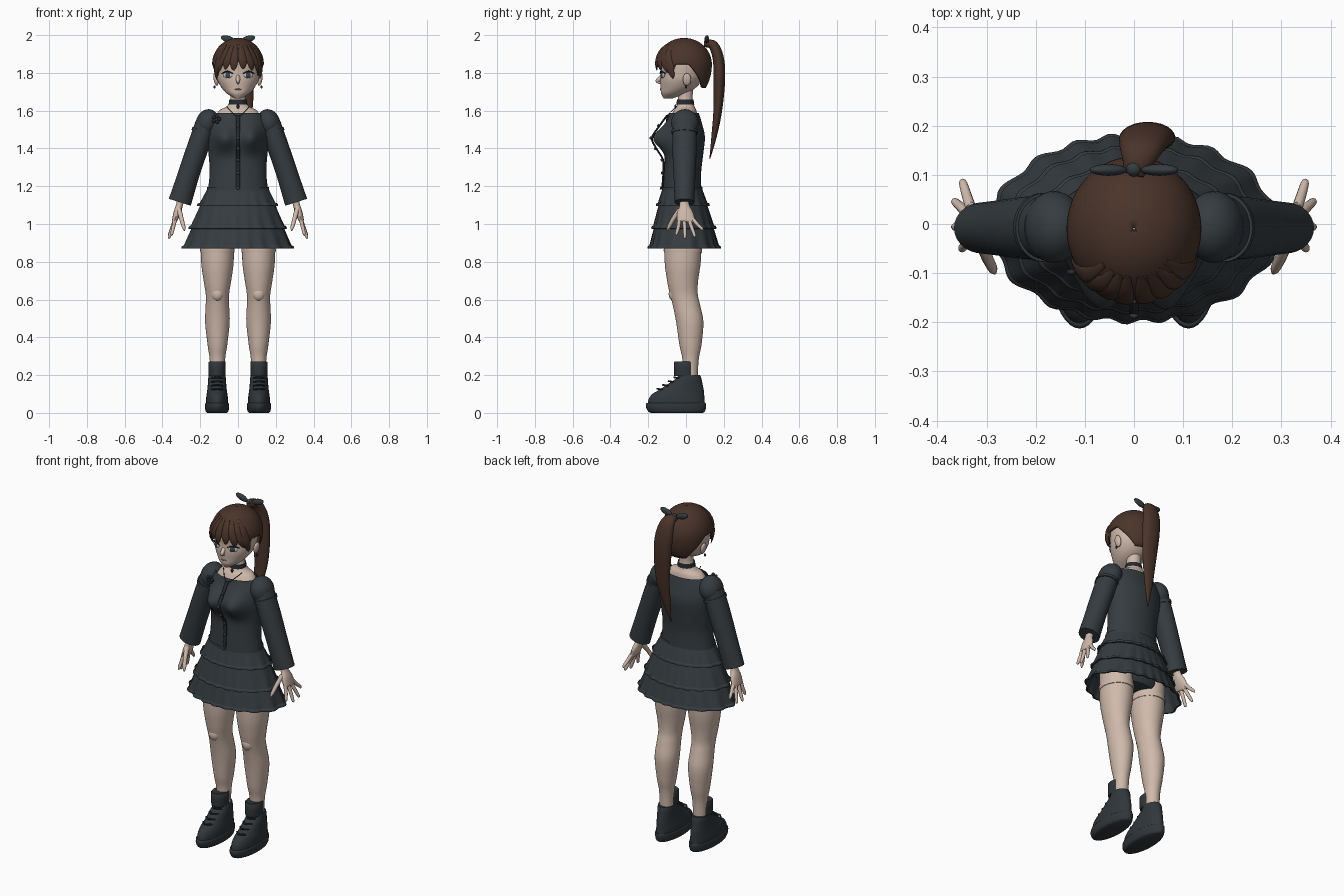
import bpy, bmesh, math
from math import sin, cos, pi, exp, radians
from mathutils import Vector, Euler

cube = bpy.data.objects.get("Cube")
if cube:
    bpy.data.objects.remove(cube, do_unlink=True)


def material(name, rgb):
    m = bpy.data.materials.new(name)
    m.use_nodes = True
    m.diffuse_color = (*rgb, 1)
    b = next(n for n in m.node_tree.nodes if n.type == 'BSDF_PRINCIPLED')
    b.inputs['Base Color'].default_value = (*rgb, 1)
    return m


SKIN = material("skin", (0.63, 0.49, 0.41))
DRESS = material("slate_cloth", (0.036, 0.045, 0.052))
TRIM = material("dark_trim", (0.018, 0.022, 0.027))
HAIR = material("brown_hair", (0.068, 0.034, 0.023))
BOOT = material("boot_leather", (0.03, 0.037, 0.043))
WHITE = material("eye_white", (0.6, 0.58, 0.56))
IRIS = material("eye_blue_grey", (0.05, 0.06, 0.09))
LIP = material("lip_rose", (0.45, 0.26, 0.22))


def finish(name, bm, mat, angle=50):
    bmesh.ops.recalc_face_normals(bm, faces=bm.faces[:])
    me = bpy.data.meshes.new(name)
    bm.to_mesh(me)
    bm.free()
    ob = bpy.data.objects.new(name, me)
    me.materials.append(mat)
    bpy.context.collection.objects.link(ob)
    bpy.ops.object.select_all(action='DESELECT')
    ob.select_set(True)
    bpy.context.view_layer.objects.active = ob
    bpy.ops.object.shade_smooth_by_angle(angle=radians(angle))
    return ob


def spline(rows, k=5):
    """Smooth interpolation through rows of numbers."""
    out = []
    for i in range(len(rows) - 1):
        quad = [rows[max(i - 1, 0)], rows[i], rows[i + 1], rows[min(i + 2, len(rows) - 1)]]
        for s in range(k):
            t = s / k
            out.append([b + t / 2 * (c - a + t * (2*a - 5*b + 4*c - d + t * (3*b - a - 3*c + d)))
                        for a, b, c, d in zip(*quad)])
    return out + [list(rows[-1])]


def skin_rings(rings, caps=True):
    bm = bmesh.new()
    loops = [[bm.verts.new(p) for p in r] for r in rings]
    n = len(loops[0])
    for a, b in zip(loops, loops[1:]):
        for i in range(n):
            bm.faces.new((a[i], a[(i + 1) % n], b[(i + 1) % n], b[i]))
    if caps:
        bm.faces.new(loops[0])
        bm.faces.new(loops[-1])
    return bm


def loft(name, rows, mat, cx=0, caps=True, k=5, n=40, warp=None):
    """Stacked ovals; each row is height, front y, back y, half width."""
    rings = []
    for z, f, b, w in spline(rows, k):
        ring = [Vector((cx + w * cos(2*pi*i/n), (f + b)/2 + (b - f)/2 * sin(2*pi*i/n), z)) for i in range(n)]
        rings.append([warp(p) for p in ring] if warp else ring)
    return finish(name, skin_rings(rings, caps), mat)


def tube(name, rows, mat, axis=(0, 1, 0), k=5, n=16):
    """Oval tube; each row is x, y, z, radius along axis, other radius."""
    rows = spline(rows, k)
    rings = []
    for i, (x, y, z, ra, rb) in enumerate(rows):
        tan = Vector(rows[min(i + 1, len(rows) - 1)][:3]) - Vector(rows[max(i - 1, 0)][:3])
        side = tan.cross(Vector(axis)).normalized()
        up = side.cross(tan).normalized()
        rings.append([Vector((x, y, z)) + up * ra * cos(2*pi*j/n) + side * rb * sin(2*pi*j/n) for j in range(n)])
    return finish(name, skin_rings(rings), mat)


def ball(name, loc, size, mat, rot=(0, 0, 0), seg=20):
    bm = bmesh.new()
    bmesh.ops.create_uvsphere(bm, u_segments=seg, v_segments=seg // 2, radius=1)
    turn = Euler(rot)
    for v in bm.verts:
        q = Vector([c * s for c, s in zip(v.co, size)])
        q.rotate(turn)
        v.co = q + Vector(loc)
    return finish(name, bm, mat)


# Head, nose, neck
loft("head", [(1.665, -.118, -.07, .018), (1.69, -.132, 0, .058), (1.72, -.134, .05, .086),
              (1.76, -.137, .085, .108), (1.80, -.135, .1, .116), (1.86, -.135, .11, .118),
              (1.93, -.1, .08, .09), (1.965, -.04, .03, .03)], SKIN)
tube("nose", [(0, -.125, 1.79, .008, .006), (0, -.14, 1.768, .012, .012), (0, -.152, 1.755, .009, .009),
              (0, -.13, 1.745, .006, .005)], SKIN, axis=(1, 0, 0))
loft("neck_and_chest", [(1.46, -.09, .07, .12), (1.55, -.085, .062, .125), (1.60, -.065, .055, .1),
                        (1.622, -.05, .045, .06), (1.66, -.042, .035, .04), (1.74, -.045, .04, .042)], SKIN)
ball("mouth", (0, -.134, 1.713), (.018, .005, .004), LIP)
for s in (1, -1):
    side = "left" if s > 0 else "right"
    turn = (0, 0, s * radians(24))
    ball(side + "_eye_white", (s * .055, -.124, 1.788), (.027, .006, .016), WHITE, turn)
    ball(side + "_iris", (s * .054, -.128, 1.788), (.015, .005, .016), IRIS, turn)
    tube(side + "_eyelash", [(s * .025, -.137, 1.795, .002, .002), (s * .055, -.132, 1.808, .004, .004),
                             (s * .086, -.109, 1.797, .003, .003)], TRIM)
    ball(side + "_ear", (s * .117, .005, 1.765), (.012, .022, .034), SKIN, (0, s * .2, 0))
    ball(side + "_earring", (s * .124, 0, 1.726), (.006, .006, .009), TRIM, seg=10)


# Hair cap with a pointed fringe edge
def on_dome(az, z, grow=1.0):
    h = (z - 1.845) / (.14 if z > 1.845 else .2)
    r = math.sqrt(max(0, 1 - h * h)) * grow
    return Vector((.137 * r * sin(az), -.01 - .147 * r * cos(az), 1.845 + (z - 1.845) * grow))


def hair_edge(deg):
    if deg < 52:
        return 1.84 + .024 * abs((deg / 13) % 2 - 1)
    if deg < 72:
        return 1.785 + .005 * abs(deg - 60)
    if deg < 100:
        return 1.845
    return 1.845 - .125 * min(1, (deg - 100) / 45)


def hair_ring(t, n=120):
    ring = []
    for i in range(n):
        az = 2 * pi * i / n
        edge = hair_edge(abs(math.degrees(az if az < pi else az - 2 * pi)))
        h = (edge - 1.845) / (.14 if edge > 1.845 else .2)
        polar = math.acos(h) * t
        ring.append(on_dome(az, 1.845 + cos(polar) * (.14 if cos(polar) > 0 else .2)))
    return ring


cap = finish("hair_cap", skin_rings([hair_ring(.01 + .99 * j / 20) for j in range(21)], False), HAIR)
cap.modifiers.new("thickness", 'SOLIDIFY').thickness = .012
for i, (a0, a1, low) in enumerate([(-8, -10, 1.812), (8, 12, 1.82), (-18, -30, 1.818), (20, 34, 1.812),
                                   (-28, -50, 1.805), (32, 54, 1.8), (-42, -64, 1.765), (46, 66, 1.77)]):
    rows = []
    for t, w in ((0, .006), (.3, .018), (.65, .022), (.88, .014), (1, .002)):
        p = on_dome(radians(a0 + (a1 - a0) * t), 1.95 + (low - 1.95) * t, 1.005)
        rows.append((*p, w, w * .35))
    tube("fringe_lock_%d" % (i + 1), rows, HAIR, axis=(cos(radians(a1)), sin(radians(a1)), 0))

# Ponytail and bow
tube("ponytail", [(0, .1, 1.955, .02, .018), (.012, .145, 1.945, .04, .026), (.022, .172, 1.87, .053, .03),
                  (.03, .176, 1.76, .054, .031), (.034, .168, 1.6, .042, .023), (.022, .148, 1.46, .024, .014),
                  (.01, .126, 1.345, .002, .002)], HAIR, axis=(1, 0, 0), n=24)
ball("bow_knot", (0, .112, 1.965), (.016, .016, .016), DRESS)
for s in (1, -1):
    ball("bow_loop_" + ("left" if s > 0 else "right"), (s * .052, .11, 1.978), (.04, .012, .018), DRESS,
         (0, -s * radians(18), 0))


# Bodice
def bust(p):
    if p.y < 0:
        grow = sum(exp(-((p.x - s * .07) / .058) ** 2) for s in (1, -1))
        p.y -= .075 * grow * exp(-((p.z - 1.455) / .065) ** 2)
    return p


loft("bodice", [(1.17, -.122, .082, .16), (1.27, -.116, .08, .15), (1.36, -.11, .09, .155),
                (1.46, -.108, .1, .165), (1.53, -.1, .085, .158), (1.588, -.088, .068, .125)],
     DRESS, caps=False, n=64, warp=bust)
front = [(1.575, -.1), (1.52, -.14), (1.455, -.18), (1.4, -.157), (1.34, -.122), (1.27, -.12), (1.19, -.126)]
tube("front_placket", [(0, y, z, .01, .005) for z, y in front], TRIM, axis=(1, 0, 0))
for i, (z, y) in enumerate(front[1:]):
    ball("button_%d" % (i + 1), (0, y - .006, z), (.009, .007, .009), DRESS, seg=12)
loft("waistband", [(1.175, -.128, .088, .166), (1.195, -.127, .087, .164)], DRESS, caps=False)


# Skirt tiers with rippled hems
def ripple(amount, top, bottom):
    def warp(p):
        a = math.atan2(p.y, p.x)
        g = 1 + amount * sin(18 * a) * (top - p.z) / (top - bottom)
        return Vector((p.x * g, p.y * g, p.z))
    return warp


tiers = [((1.19, -.124, .084, .16), (1.095, -.152, .118, .208)),
         ((1.12, -.14, .106, .19), (.975, -.175, .152, .252)),
         ((1.0, -.165, .14, .236), (.87, -.194, .176, .288))]
for i, (a, b) in enumerate(tiers):
    names = ("upper", "middle", "lower")[i]
    fold = ripple(.018 + .004 * i, a[0], b[0])
    loft("skirt_%s_tier" % names, [a, b], DRESS, caps=False, n=144, warp=fold)
    z, f, k, w = b
    loft("skirt_%s_hem" % names, [(z + .016, f, k, w - .003), (z + .01, f - .005, k + .005, w + .004),
                                  (z, f - .005, k + .005, w + .005), (z, f + .004, k - .004, w - .004)],
         DRESS, caps=False, n=144, k=2, warp=fold)
loft("undershorts", [(.89, -.09, .08, .14), (.93, -.115, .09, .185), (1.05, -.115, .09, .18)], DRESS)

# Choker, pendant and necklace
loft("choker", [(1.632, -.052, .044, .05), (1.658, -.047, .04, .046)], TRIM, caps=False)
ball("choker_pendant", (0, -.056, 1.622), (.008, .005, .012), TRIM, seg=12)
tube("necklace", [(-.06, -.05, 1.622, .002, .002), (-.03, -.085, 1.59, .002, .002), (0, -.105, 1.568, .002, .002),
                  (.03, -.085, 1.59, .002, .002), (.06, -.05, 1.622, .002, .002)], TRIM, n=6)
for i in range(5):
    a = 2 * pi * i / 5
    ball("brooch_petal_%d" % (i + 1), (-.115 + .015 * cos(a), -.098, 1.555 + .015 * sin(a)),
         (.011, .007, .011), TRIM, seg=10)

# Arms, legs and boots on both sides
for s in (1, -1):
    side = "left_" if s > 0 else "right_"
    ball(side + "shoulder_puff", (s * .163, -.006, 1.535), (.06, .073, .074), DRESS, (0, -s * .3, 0), 32)
    tube(side + "sleeve", [(s * .17, -.007, 1.53, .064, .056), (s * .215, -.008, 1.4, .064, .057),
                           (s * .262, -.008, 1.26, .058, .057), (s * .308, -.008, 1.115, .052, .061)], DRESS, n=28)
    tube(side + "puff_band", [(s * .183, -.007, 1.495, .07, .061), (s * .188, -.007, 1.48, .07, .061)], DRESS, n=28)
    tube(side + "palm", [(s * .3, -.008, 1.14, .026, .02), (s * .31, -.008, 1.1, .026, .018),
                         (s * .322, -.005, 1.06, .042, .019), (s * .335, 0, 1.02, .046, .014),
                         (s * .338, 0, 1.01, .035, .008)], SKIN)
    for i, (y0, y1, x, z) in enumerate([(-.034, -.05, .352, .94), (-.011, -.006, .366, .922),
                                        (.013, .045, .366, .93), (.033, .084, .35, .965)]):
        tube(side + "finger_%d" % (i + 1), [(s * .332, y0, 1.03, .011, .011),
                                           (s * (.332 + x) / 2, (y0 + y1) / 2 + .002, (1.03 + z) / 2, .01, .01),
                                           (s * (x - .002), y1, z + .01, .008, .008),
                                           (s * x, y1, z, .003, .003)], SKIN, n=10)
    tube(side + "thumb", [(s * .312, -.03, 1.075, .016, .014), (s * .3, -.065, 1.03, .012, .012),
                          (s * .288, -.09, .985, .01, .01), (s * .283, -.1, .965, .003, .003)], SKIN, n=10)

    cx = s * .109
    loft(side + "leg", [(.1, -.02, .06, .038), (.27, -.018, .066, .04), (.36, -.035, .082, .052),
                        (.48, -.052, .092, .065), (.57, -.07, .075, .062), (.63, -.086, .062, .062),
                        (.7, -.1, .064, .073), (.8, -.113, .078, .086), (.95, -.115, .085, .088)], SKIN, cx)
    loft(side + "stocking_band", [(.848, -.117, .085, .09), (.862, -.118, .086, .091), (.874, -.117, .085, .09)],
         SKIN, cx)
    ball(side + "kneecap", (cx, -.062, .63), (.035, .03, .04), SKIN)
    cx = s * .111
    loft(side + "ankle_cuff", [(.195, -.062, .05, .043), (.21, -.064, .05, .045), (.268, -.064, .05, .046),
                               (.27, -.055, .045, .038)], BOOT, cx, k=2)
    loft(side + "boot_sole", [(0, -.185, .09, .052), (.008, -.2, .1, .06), (.03, -.212, .106, .064),
                              (.05, -.21, .105, .063), (.052, -.2, .1, .056)], BOOT, cx, k=3)
    loft(side + "boot_upper", [(.045, -.203, .1, .059), (.075, -.197, .098, .058), (.1, -.178, .096, .055),
                               (.12, -.145, .094, .052), (.15, -.1, .088, .049), (.18, -.055, .082, .047),
                               (.2, -.04, .075, .044)], BOOT, cx)
    for i in range(4):
        y, z = -.148 + .03 * i, .124 + .02 * i
        tube(side + "lace_%d" % (i + 1), [(cx - .03, y + .022, z, .004, .004), (cx, y - .004, z + .004, .005, .005),
                                         (cx + .03, y + .022, z, .004, .004)], TRIM, n=8)
